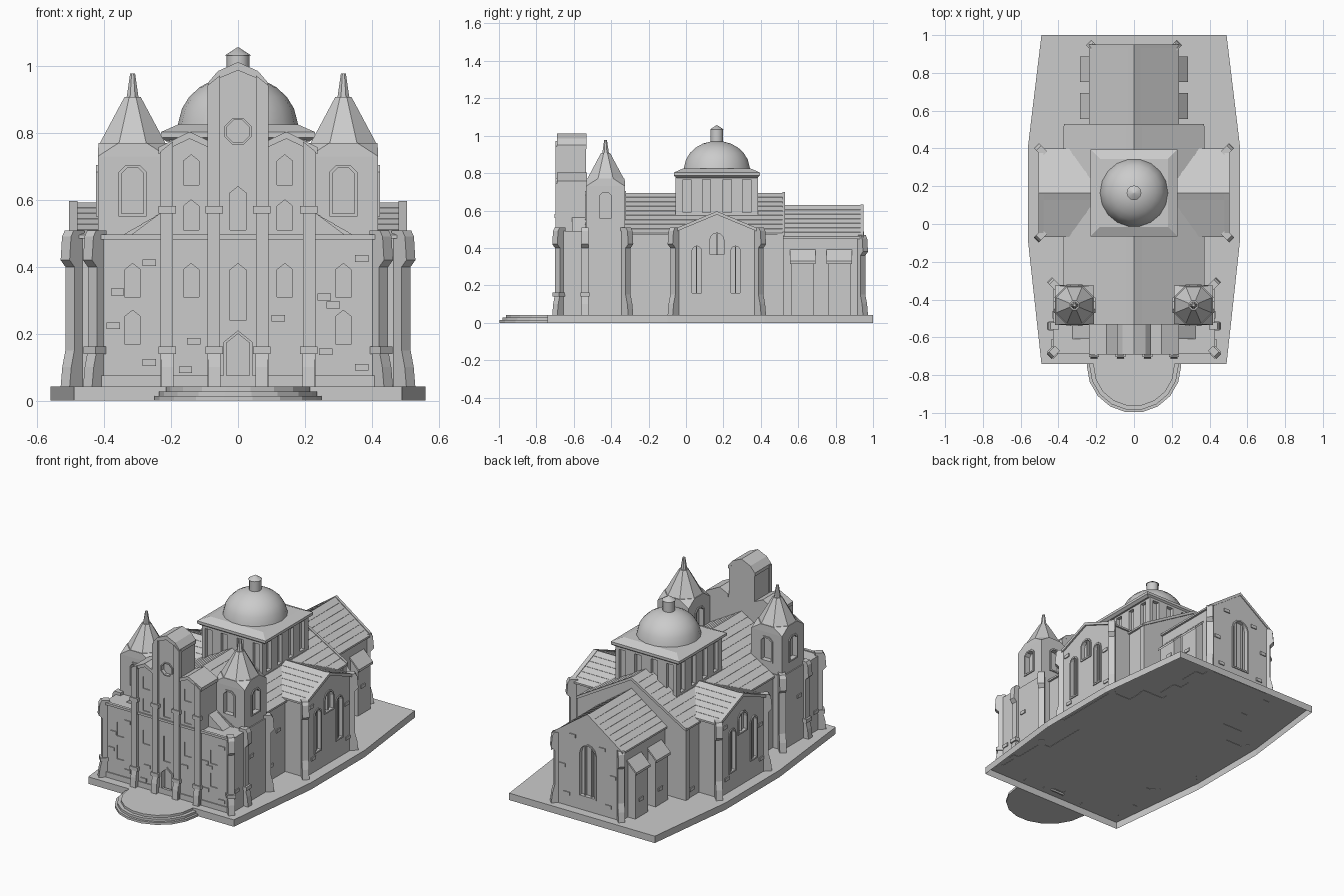
import bpy, bmesh, math, random
from mathutils import Matrix

if "Cube" in bpy.data.objects:
    bpy.data.objects.remove(bpy.data.objects["Cube"])
random.seed(4)
R = math.radians

def place(x, y, deg):
    # wall frame: local x runs along the wall, local -y points outward
    return Matrix.Translation((x, y, 0)) @ Matrix.Rotation(R(deg), 4, 'Z')

def finish(name, bm, mat=None):
    if mat:
        bm.transform(mat)
    bmesh.ops.recalc_face_normals(bm, faces=bm.faces)
    me = bpy.data.meshes.new(name)
    bm.to_mesh(me)
    bm.free()
    ob = bpy.data.objects.new(name, me)
    bpy.context.collection.objects.link(ob)
    return ob

def prism(name, pts, axis, a, b, mat=None, open_start=False):
    bm = bmesh.new()
    put = {'x': lambda u, v, t: (t, u, v), 'y': lambda u, v, t: (u, t, v), 'z': lambda u, v, t: (u, v, t)}[axis]
    lo, hi = [[bm.verts.new(put(u, v, t)) for u, v in pts] for t in (a, b)]
    if not open_start:
        bm.faces.new(lo)
    bm.faces.new(hi)
    for i in range(len(pts)):
        j = (i + 1) % len(pts)
        bm.faces.new((lo[i], lo[j], hi[j], hi[i]))
    return finish(name, bm, mat)

def box(name, x0, x1, y0, y1, z0, z1, mat=None):
    return prism(name, [(x0, y0), (x1, y0), (x1, y1), (x0, y1)], 'z', z0, z1, mat)

def lathe(name, prof, n, x, y, turn=0.0):
    bm = bmesh.new()
    rings = [[bm.verts.new((x + r * math.cos(2 * math.pi * i / n + turn), y + r * math.sin(2 * math.pi * i / n + turn), z))
              for i in range(n)] for r, z in prof]
    for p, q in zip(rings, rings[1:]):
        for i in range(n):
            bm.faces.new((p[i], p[(i + 1) % n], q[(i + 1) % n], q[i]))
    bm.faces.new(rings[0])
    bm.faces.new(rings[-1])
    return finish(name, bm)

def mirrored(half):
    return half + [(-u, v) for u, v in reversed(half) if abs(u) > 1e-6]

def arch(u, w, z0, z1, kind='round'):
    h = w / 2
    if kind == 'point':
        return [(u - h, z0), (u + h, z0), (u + h, z1 - h * .8), (u, z1), (u - h, z1 - h * .8)]
    if kind == 'cant':
        return [(u - h, z0), (u + h, z0), (u + h, z1 - h * .5), (u + h * .5, z1), (u - h * .5, z1), (u - h, z1 - h * .5)]
    return [(u - h, z0), (u + h, z0)] + [(u + h * math.cos(R(a)), z1 - h + h * math.sin(R(a))) for a in range(0, 181, 30)]

def ring(name, outer, inner, y0, y1, mat):
    bm = bmesh.new()
    L = [[bm.verts.new((u, y, v)) for u, v in p] for p, y in ((outer, y0), (inner, y0), (inner, y1), (outer, y1))]
    n = len(outer)
    for k in range(4):
        for i in range(n):
            j = (i + 1) % n
            bm.faces.new((L[k][i], L[k][j], L[(k + 1) % 4][j], L[(k + 1) % 4][i]))
    return finish(name, bm, mat)

def cut(wall, pts, mat, depth):
    c = prism('window_cutter', pts, 'y', -.03, depth, mat)
    c.hide_render = True
    m = wall.modifiers.new('recess', 'BOOLEAN')
    m.operation, m.object, m.solver = 'DIFFERENCE', c, 'EXACT'
    bpy.context.view_layer.objects.active = wall
    bpy.ops.object.modifier_apply(modifier=m.name)
    bpy.data.objects.remove(c)

def window(wall, mat, u, w, z0, z1, kind='round', depth=.018, rim=.009):
    cut(wall, arch(u, w, z0, z1, kind), mat, depth)
    if rim:
        ring('window_frame', arch(u, w + 2 * rim, z0 - rim, z1 + rim, kind), arch(u, w, z0, z1, kind), -.006, .004, mat)

def brick(mat, u, z):
    box('stone_block', u - .02, u + .02, -.006, .004, z - .01, z + .01, mat)

def buttress(x, y, deg, top=.5, collar=False):
    prof = [(-.02, .04), (.042, .04), (.035, .1), (.022, .15), (.022, top - .1), (.042, top - .08), (.036, top - .01), (.025, top + .008), (-.02, top + .008)]
    m = place(x, y, deg)
    prism('buttress', [(-o, z) for o, z in prof], 'x', -.019, .019, m)
    if collar:
        box('buttress_collar', -.025, .025, -.034, .01, .14, .162, m)

def gable_roof(name, half, eave, ridge, axis, a, b, mid=0, n=9, t=.005):
    # very shallow stepped tile courses
    pts = []
    for i in range(n):
        for k, up in ((i, t), (i + 1, t - .0015)):
            f = k / n
            pts.append((half * (1 - f), eave + (ridge - eave) * f + up))
    pts[-1] = (0, ridge + t)
    pts = mirrored([(half, eave - .006)] + pts)
    return prism(name, [(u + mid, v) for u, v in pts], axis, a, b)

def coping(name, half, eave, ridge, axis, a, b, mid=0, t=.02):
    top = [(-half, eave + t), (0, ridge + t), (half, eave + t)]
    prism(name, [(u + mid, v) for u, v in top + [(u, v - 2 * t) for u, v in reversed(top)]], axis, a, b)

# ground slab (open underneath) and rounded entrance steps
prism('base_slab', mirrored([(.49, -.74), (.56, -.1), (.56, .42), (.49, 1)]), 'z', 0, .042, open_start=True)
for r, z in ((.25, .014), (.236, .028), (.215, .042)):
    prism('entrance_step', [(r, -.74)] + [(r * math.cos(R(a)), -.75 + r * math.sin(R(a))) for a in range(0, -181, -20)] + [(-r, -.74)], 'z', 0, z)

# facade wall
FY = -.681
F = place(0, FY, 0)
facade = prism('facade', mirrored([(.43, .04), (.43, .49), (.23, .49), (.23, .755), (.145, .797), (.085, .77), (.085, .95), (.06, .978), (0, 1.0)]), 'y', FY, -.535)
for s in (-1, 1):
    for z0, z1 in ((.645, .735), (.51, .6), (.31, .41)):
        window(facade, F, s * .14, .047, z0, z1, 'point', .006, 0)
    for z0, z1 in ((.31, .41), (.17, .27)):
        window(facade, F, s * .315, .047, z0, z1, 'point', .006, 0)
    for u, top in ((.071, .972), (.211, .775)):
        prism('pilaster', [(s * (u - .017), .04), (s * (u + .02), .04), (s * (u + .02), top - .03), (s * (u - .017), top)], 'y', FY - .016, FY + .01)
        prism('pilaster_foot', [(FY, .04), (FY - .03, .04), (FY - .025, .1), (FY - .015, .15), (FY, .15)], 'x', s * u - .018, s * u + .018)
        for z in (.15, .57):
            box('pilaster_collar', s * u - .026, s * u + .026, FY - .022, FY, z - .01, z + .012)
    prism('wing_coping', [(s * u, z) for u, z in ((.238, .757), (.145, .804), (.088, .777), (.088, .757), (.145, .783), (.238, .737))], 'y', FY - .01, -.53)
    prism('facade_shoulder', [(s * .22, .48), (s * .34, .48), (s * .22, .57)], 'y', -.61, -.53)
for z0, z1 in ((.51, .64), (.24, .41)):
    window(facade, F, 0, .047, z0, z1, 'point', .006, 0)
window(facade, F, 0, .068, .04, .2, 'point', .03, .01)
prism('centre_coping', [(-.09, .95), (-.06, .985), (0, 1.012), (.06, .985), (.09, .95), (.09, .93), (.06, .962), (0, .987), (-.06, .962), (-.09, .93)], 'y', FY - .01, -.533)
octo = lambda r: [(r * math.cos(R(22.5 + 45 * i)), .805 + r * math.sin(R(22.5 + 45 * i))) for i in range(8)]
cut(facade, octo(.036), F, .015)
ring('rose_window_frame', octo(.043), octo(.036), -.007, .004, F)
box('string_course', -.43, .43, FY - .008, FY + .01, .482, .496)
box('facade_plinth', -.435, .435, FY - .006, FY + .01, .04, .075)
for u, z in ((-.265, .412), (-.36, .325), (-.373, .224), (-.265, .114), (-.132, .178), (-.157, .092), (.12, .246), (.258, .31), (.285, .286), (.37, .425), (.262, .146), (.37, .1)):
    brick(F, u, z)

# nave
box('nave_walls', -.36, .36, -.535, .52, .04, .48)
prism('nave_back_gable', mirrored([(.365, .04), (.365, .47), (0, .688)]), 'y', .49, .522)
gable_roof('nave_roof', .372, .475, .69, 'y', -.54, .52)
coping('nave_back_coping', .37, .475, .69, 'y', .515, .53, t=.009)

# transept arms
arm = prism('transept', [(-.06, .04), (.39, .04), (.39, .49), (.165, .585), (-.06, .49)], 'x', -.495, .495)
gable_roof('transept_roof', .235, .49, .588, 'x', -.49, .49, .165, 6)
for s in (-1, 1):
    M = place(s * .495, .165, s * 90)
    coping('transept_coping', .238, .488, .587, 'x', s * .48, s * .505, .165, .009)
    for u in (-.108, .1):
        window(arm, M, s * u, .05, .16, .41)
        box('window_mullion', s * u - .003, s * u + .003, .004, .019, .16, .41, M)
    window(arm, M, 0, .075, .365, .48)
    box('window_mullion', -.004, .004, .004, .019, .365, .48, M)
    for u, z in ((-.17, .45), (-.15, .13), (.17, .34), (.18, .13)):
        brick(M, u, z)
    for y, a in ((-.055, 45), (.385, 135)):
        buttress(s * .487, y, s * a)

# crossing block, cornice and dome
C = .165
block = box('crossing_block', -.205, .205, C - .22, C + .22, .4, .79)
for a in range(0, 360, 90):
    d = .205 if a % 180 else .22
    M = place(d * math.sin(R(a)), C - d * math.cos(R(a)), a)
    for u in (-.16, -.055, .055, .16):
        cut(block, [(u - .022, .59), (u + .022, .59), (u + .022, .765), (u - .022, .765)], M, .022)
q = math.sqrt(2)
lathe('crossing_cornice', [(.215 * q, .775), (.23 * q, .787), (.23 * q, .803), (.18 * q, .825)], 4, 0, C, R(45))
prof = [(.182, .815)] + [(.178 * math.cos(R(a)), .822 + .15 * math.sin(R(a))) for a in (5, 20, 35, 50, 65, 80)]
dome = lathe('dome', prof, 18, 0, C)
lantern = lathe('lantern', [(.034, .96), (.034, 1.032), (.039, 1.032), (.002, 1.056)], 12, 0, C)
for o in (dome, lantern):
    bpy.ops.object.select_all(action='DESELECT')
    o.select_set(True)
    bpy.context.view_layer.objects.active = o
    bpy.ops.object.shade_smooth_by_angle(angle=R(35))

# choir with lean-to chapels
choir = prism('choir', mirrored([(.225, .04), (.225, .465), (0, .62)]), 'y', .5, .945)
gable_roof('choir_roof', .238, .455, .624, 'y', .52, .94, n=7)
coping('choir_coping', .238, .455, .624, 'y', .933, .95, t=.009)
B = place(0, .945, 180)
window(choir, B, 0, .1, .13, .44)
for u in (-.022, .022):
    box('window_mullion', u - .004, u + .004, .004, .019, .13, .43, B)
for s in (-1, 1):
    buttress(s * .21, .93, s * 135, .46)
    for y in (.625, .82):
        prism('side_chapel', [(s * .2, .04), (s * .275, .04), (s * .275, .33), (s * .2, .4)], 'y', y - .06, y + .06)
        prism('chapel_roof', [(s * .2, .405), (s * .287, .315), (s * .287, .33), (s * .2, .415)], 'y', y - .068, y + .068)
        brick(place(s * .275, y, s * 90), random.uniform(-.03, .03), random.uniform(.12, .29))
    for u, z in ((.17, .3), (.14, .12), (.1, .46)):
        brick(B, s * u, z + random.uniform(-.02, .02))

# bell towers
for s in (-1, 1):
    tx, ty, h = s * .315, -.43, .104
    box('tower_base', tx - .11, tx + .11, -.54, -.322, .04, .49)
    bm = bmesh.new()
    for i in range(4):
        a = R(45 + 90 * i)
        for z in (.3, .73):
            bm.verts.new((tx + h * q * math.cos(a), ty + h * q * math.sin(a), z))
    for i in range(8):
        a, r = R(22.5 + 45 * i), .102 / math.cos(R(22.5))
        bm.verts.new((tx + r * math.cos(a), ty + r * math.sin(a), .77))
    bmesh.ops.convex_hull(bm, input=bm.verts)
    bmesh.ops.dissolve_limit(bm, angle_limit=.01, verts=bm.verts, edges=bm.edges)
    tower = finish('bell_tower', bm)
    for a in range(0, 360, 90):
        window(tower, place(tx + h * math.sin(R(a)), ty - h * math.cos(R(a)), a), 0, .066, .56, .695, 'cant', .025, .009)
    lathe('tower_spire', [(.107, .768), (.026, .908), (.019, .908), (.008, .978)], 8, tx, ty, R(22.5))
    # buttresses and loose blocks along the sides
    buttress(s * .42, -.672, s * 45, collar=True)
    buttress(s * .418, -.54, s * 90, collar=True)
    buttress(s * .418, -.325, s * 135)
    for x, y, z in ((.425, -.48, .315), (.43, -.63, .16), (.36, -.2, .13), (.36, -.13, .32), (.36, .46, .09)):
        brick(place(s * x, y, s * 90), 0, z)
